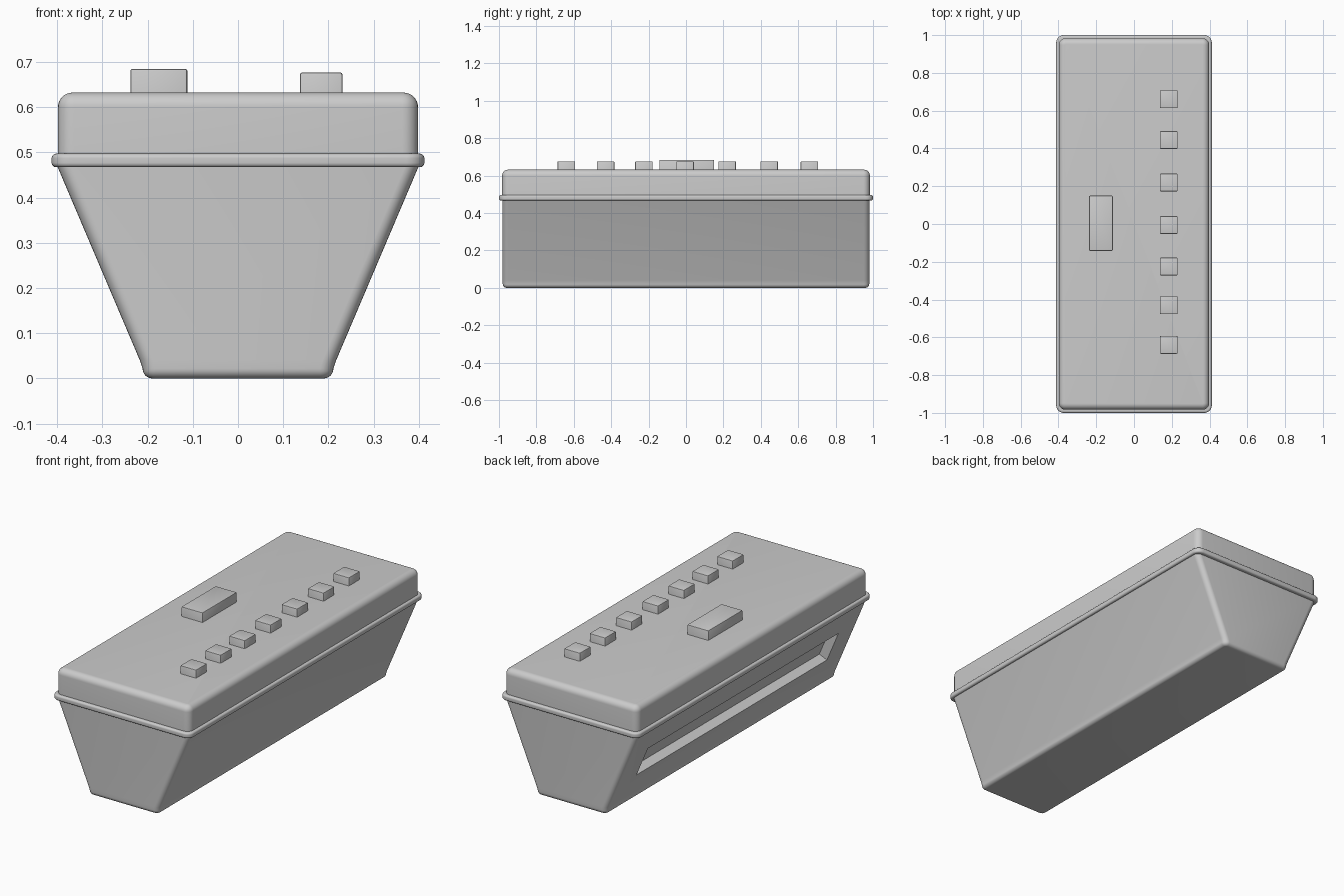
import bpy, bmesh, math

if "Cube" in bpy.data.objects:
    bpy.data.objects.remove(bpy.data.objects["Cube"])


def finish(ob, angle=35):
    bpy.ops.object.select_all(action='DESELECT')
    ob.select_set(True)
    bpy.context.view_layer.objects.active = ob
    bpy.ops.object.shade_smooth_by_angle(angle=math.radians(angle))


def loft(name, rings, seg=6):
    """Stack rounded rectangles given as (z, half_x, half_y, corner_radius)."""
    bm = bmesh.new()
    loops = []
    for z, hx, hy, r in rings:
        loop = []
        for q, (sx, sy) in enumerate(((1, 1), (-1, 1), (-1, -1), (1, -1))):
            for i in range(seg + 1):
                a = (q + i / seg) * math.pi / 2
                loop.append(bm.verts.new((sx * (hx - r) + r * math.cos(a),
                                          sy * (hy - r) + r * math.sin(a), z)))
        loops.append(loop)
    n = len(loops[0])
    for a, b in zip(loops, loops[1:]):
        for i in range(n):
            j = (i + 1) % n
            bm.faces.new((a[i], a[j], b[j], b[i]))
    bm.faces.new(loops[0][::-1])
    bm.faces.new(loops[-1])
    me = bpy.data.meshes.new(name)
    bm.to_mesh(me)
    bm.free()
    ob = bpy.data.objects.new(name, me)
    bpy.context.collection.objects.link(ob)
    return ob


def rounded(z_edge, hx, hy, corner, r, up, steps=6):
    """Rings of a quarter-round edge, from the wall inwards to the flat face."""
    out = []
    for i in range(steps + 1):
        a = i / steps * math.pi / 2
        inset = r * (1 - math.cos(a))
        out.append((z_edge + up * r * (math.sin(a) - 1), hx - inset, hy - inset,
                    max(corner - inset, 0.004)))
    return out


def button(name, x0, x1, y0, y1, top):
    hx, hy = (x1 - x0) / 2, (y1 - y0) / 2
    ob = loft(name, [(0.60, hx, hy, 0.005)] + rounded(top, hx, hy, 0.005, 0.004, 1, 2), 2)
    ob.location = ((x0 + x1) / 2, (y0 + y1) / 2, 0)
    finish(ob)


# Tapered case with rounded foot
foot = rounded(0, 0.211, 0.98, 0.03, 0.022, -1)[::-1]
body = loft("case_body", foot + [(0.04, 0.217, 0.98, 0.03), (0.475, 0.402, 0.98, 0.03)])

# Long shallow recess in the sloping left side
bpy.ops.mesh.primitive_cube_add(size=1, location=(-0.307, 0, 0.25),
                                rotation=(0, -math.atan(0.426), 0))
cutter = bpy.context.object
cutter.name = "recess_cutter"
cutter.scale = (0.10, 1.62, 0.175)
cutter.hide_render = True
bpy.context.view_layer.update()
mod = body.modifiers.new("recess", 'BOOLEAN')
mod.object = cutter
mod.operation = 'DIFFERENCE'
mod.solver = 'EXACT'
bpy.context.view_layer.objects.active = body
bpy.ops.object.modifier_apply(modifier="recess")
bpy.data.objects.remove(cutter)
finish(body)

# Rim between case and lid
rim = (rounded(0.467, 0.412, 1.0, 0.04, 0.010, -1)[::-1]
       + rounded(0.497, 0.412, 1.0, 0.04, 0.010, 1))
finish(loft("rim", rim))

# Lid with rounded top
finish(loft("lid", [(0.48, 0.398, 0.983, 0.035)]
            + rounded(0.632, 0.398, 0.983, 0.035, 0.032, 1, 8)))

# Row of small buttons and one wide button
for i, y in enumerate((0.66, 0.445, 0.22, -0.005, -0.225, -0.43, -0.64)):
    button(f"small_button_{i + 1}", 0.137, 0.231, y - 0.047, y + 0.047, 0.676)
button("wide_button", -0.238, -0.112, -0.142, 0.150, 0.684)
